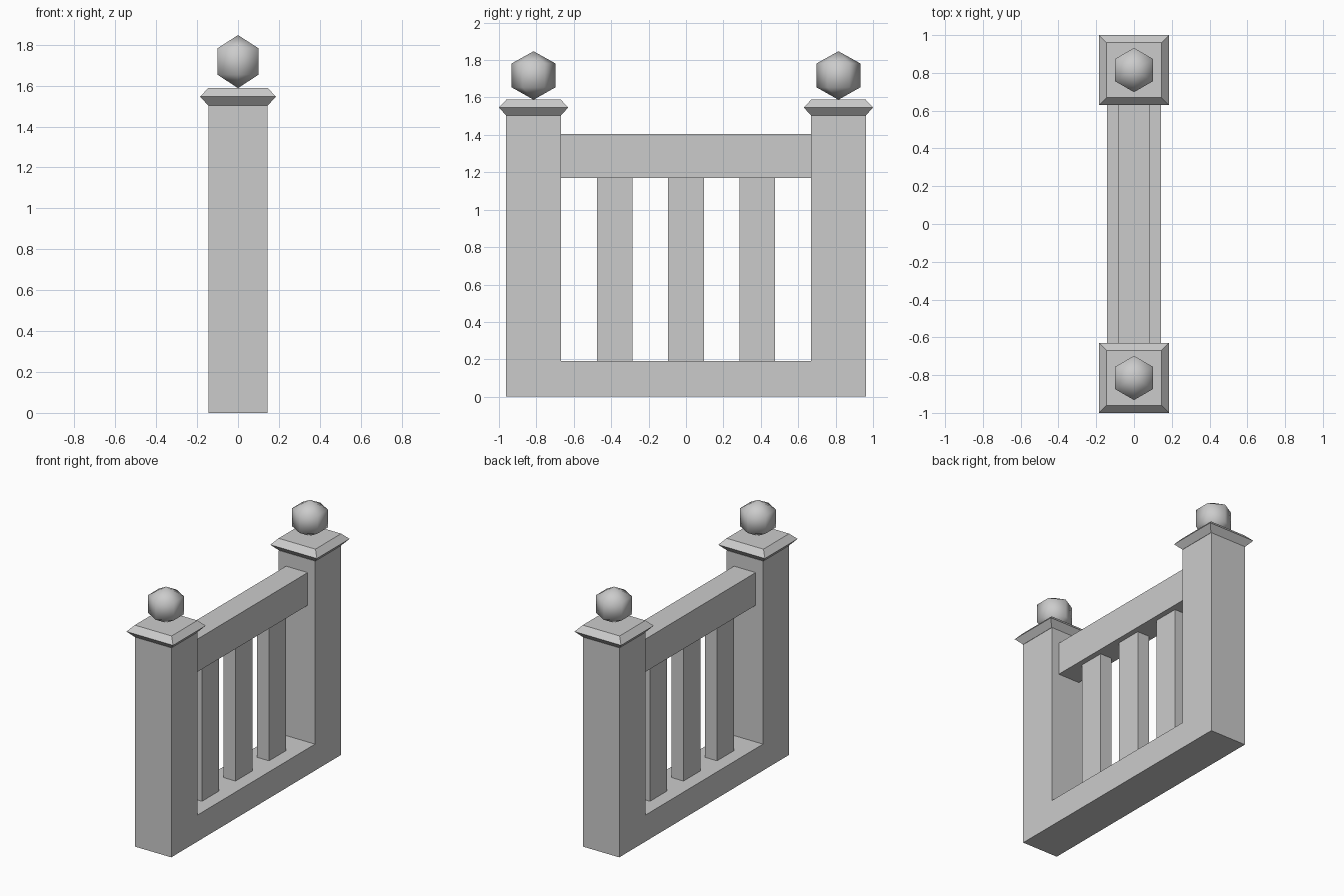
import bpy, bmesh
from math import cos, sin, pi, sqrt

if "Cube" in bpy.data.objects:
    bpy.data.objects.remove(bpy.data.objects["Cube"])


def finish(name, bm, smooth=False):
    bmesh.ops.remove_doubles(bm, verts=bm.verts, dist=1e-5)
    bmesh.ops.recalc_face_normals(bm, faces=bm.faces)
    mesh = bpy.data.meshes.new(name)
    for f in bm.faces:
        f.smooth = smooth
    bm.to_mesh(mesh)
    bm.free()
    obj = bpy.data.objects.new(name, mesh)
    bpy.context.collection.objects.link(obj)
    return obj


def extrude_x(name, outline, half):
    """Extrude a (y, z) outline symmetrically along x."""
    bm = bmesh.new()
    face = bm.faces.new([bm.verts.new((-half, y, z)) for y, z in outline])
    out = bmesh.ops.extrude_face_region(bm, geom=[face], use_keep_orig=True)
    moved = [v for v in out["geom"] if isinstance(v, bmesh.types.BMVert)]
    bmesh.ops.translate(bm, verts=moved, vec=(2 * half, 0, 0))
    return finish(name, bm)


def bar(name, y0, y1, z0, z1, half):
    return extrude_x(name, [(y0, z0), (y1, z0), (y1, z1), (y0, z1)], half)


def turned(name, y, profile, sides, start, smooth=False):
    """Loft n-sided rings from a (radius, z) profile around a vertical axis."""
    bm = bmesh.new()
    rings = []
    for r, z in profile:
        if r == 0:
            rings.append([bm.verts.new((0, y, z))] * sides)
        else:
            angles = [start + 2 * pi * i / sides for i in range(sides)]
            rings.append([bm.verts.new((r * cos(a), y + r * sin(a), z)) for a in angles])
    for lo, hi in zip(rings, rings[1:]):
        for i in range(sides):
            j = (i + 1) % sides
            bm.faces.new(list(dict.fromkeys((lo[i], lo[j], hi[j], hi[i]))))
    for (r, _), ring in ((profile[0], rings[0]), (profile[-1], rings[-1])):
        if r > 0:
            bm.faces.new(ring)
    return finish(name, bm, smooth)


# Two posts and bottom rail in one flush U-shaped frame
OUT, INN, TOP, SILL = 0.962, 0.667, 1.503, 0.19
extrude_x("post_frame", [(-OUT, 0), (OUT, 0), (OUT, TOP), (INN, TOP),
                         (INN, SILL), (-INN, SILL), (-INN, TOP), (-OUT, TOP)], 0.144)

# Top rail
bar("top_rail", -INN, INN, 1.17, 1.405, 0.086)

# Balusters
for i, y in enumerate((-0.38, 0, 0.38)):
    bar(f"baluster_{i + 1}", y - 0.095, y + 0.095, SILL, 1.17, 0.047)

# Bevelled post caps and six-sided ball finials
for side, y in (("near", -0.815), ("far", 0.815)):
    turned(f"post_cap_{side}", y,
           [(0.146 * sqrt(2), TOP), (0.185 * sqrt(2), 1.546), (0.146 * sqrt(2), 1.588)],
           4, pi / 4)
    turned(f"ball_finial_{side}", y,
           [(0, 1.588), (0.117, 1.654), (0.117, 1.782), (0, 1.847)],
           6, pi / 2, smooth=True)
